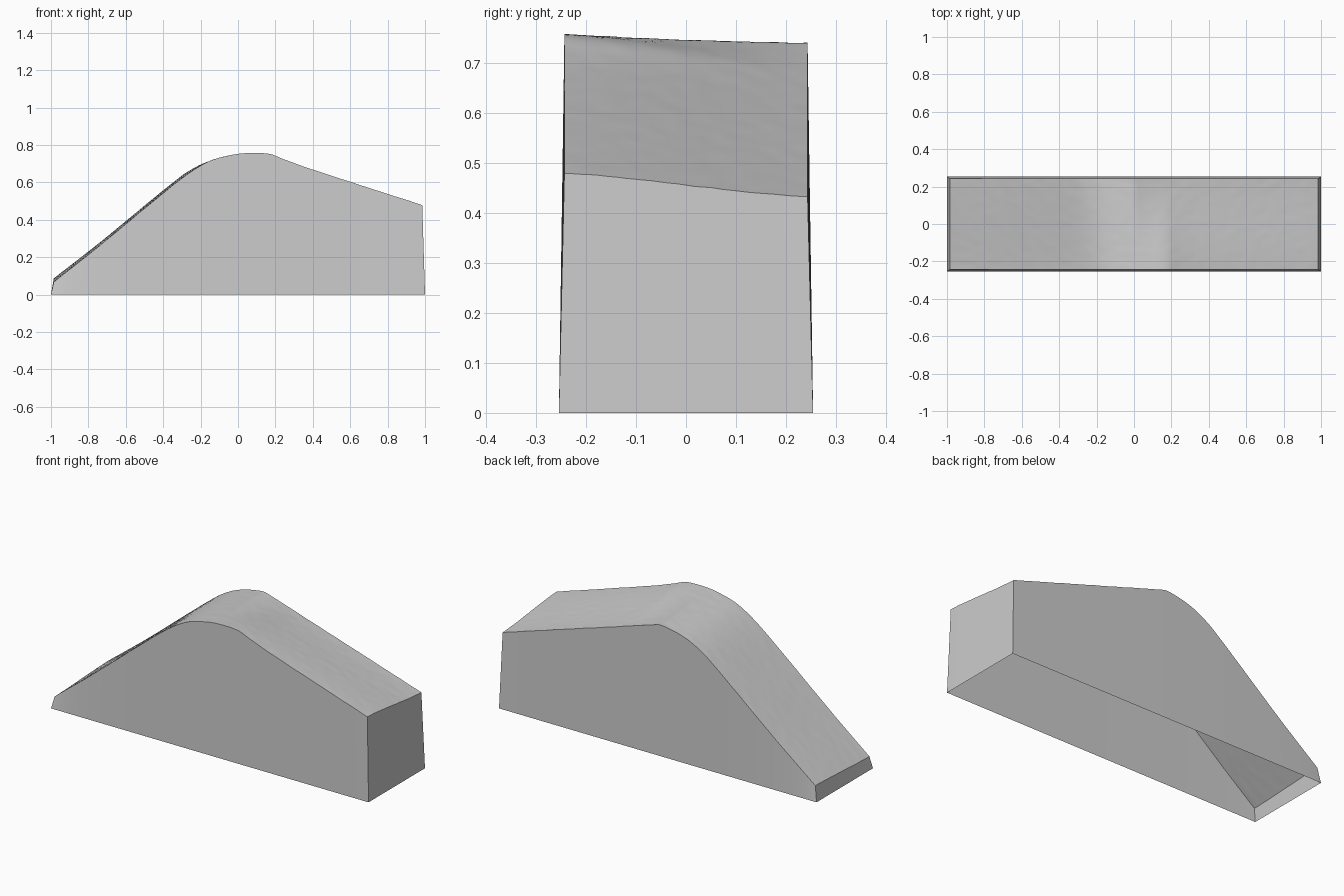
import bpy, bmesh
from mathutils import Vector, noise

if "Cube" in bpy.data.objects:
    bpy.data.objects.remove(bpy.data.objects["Cube"])

TOP_X, TOP_Y = 0.985, 0.243      # rim of the top sheet
BASE_X, BASE_Y = 1.0, 0.254      # slightly flared open foot
COLS, ROWS = 160, 28

# Height profiles along the two long edges
FRONT = [(-.985, .067), (-.74, .262), (-.47, .485), (-.3, .622), (-.2, .69),
         (-.12, .726), (0, .752), (.075, .757), (.17, .752), (.25, .722),
         (.33, .692), (.6, .603), (.985, .479)]
BACK = [(-.985, .087), (-.74, .278), (-.47, .5), (-.3, .636), (-.2, .695),
        (-.12, .722), (-.04, .737), (0, .739), (.04, .728), (.3, .647),
        (.6, .553), (.985, .432)]


def height(profile, x):
    """Smooth cubic interpolation through the profile points."""
    n = len(profile)
    slope = []
    for i in range(n):
        a, b = profile[max(i - 1, 0)], profile[min(i + 1, n - 1)]
        slope.append((b[1] - a[1]) / (b[0] - a[0]))
    i = max(k for k in range(n - 1) if k == 0 or profile[k][0] <= x)
    (x0, z0), (x1, z1) = profile[i], profile[i + 1]
    w = x1 - x0
    t = (x - x0) / w
    return ((2 * t**3 - 3 * t**2 + 1) * z0 + (t**3 - 2 * t**2 + t) * w * slope[i]
            + (3 * t**2 - 2 * t**3) * z1 + (t**3 - t**2) * w * slope[i + 1])


def surface(i, j):
    """Point on the top sheet, blended front to back with faint streaks."""
    x = TOP_X * (2 * i / COLS - 1)
    t = j / ROWS
    y = TOP_Y * (2 * t - 1)
    blend = (t + t * t * (3 - 2 * t)) / 2
    z = height(FRONT, x) * (1 - blend) + height(BACK, x) * blend
    z += 0.0012 * noise.noise(Vector((x * 16 + y * 5, y * 30, 0)))
    return x, y, z


# Top sheet
bm = bmesh.new()
grid = [[bm.verts.new(surface(i, j)) for j in range(ROWS + 1)] for i in range(COLS + 1)]
for i in range(COLS):
    for j in range(ROWS):
        bm.faces.new((grid[i][j], grid[i + 1][j], grid[i + 1][j + 1], grid[i][j + 1]))

# Skirt walls down to the open foot, counter-clockwise around the rim
rim = [grid[i][0] for i in range(COLS)]
rim += [grid[COLS][j] for j in range(ROWS)]
rim += [grid[i][ROWS] for i in range(COLS, 0, -1)]
rim += [grid[0][j] for j in range(ROWS, 0, -1)]
foot = [bm.verts.new((v.co.x * BASE_X / TOP_X, v.co.y * BASE_Y / TOP_Y, 0)) for v in rim]
for k in range(len(rim)):
    n = (k + 1) % len(rim)
    bm.faces.new((foot[k], foot[n], rim[n], rim[k]))

mesh = bpy.data.meshes.new("terrain_block")
bm.to_mesh(mesh)
bm.free()
block = bpy.data.objects.new("terrain_block", mesh)
bpy.context.collection.objects.link(block)

# Plain grey
grey = bpy.data.materials.new("plain_grey")
grey.use_nodes = True
colour = (0.6, 0.6, 0.6, 1)
grey.diffuse_color = colour
grey.node_tree.nodes["Principled BSDF"].inputs["Base Color"].default_value = colour
mesh.materials.append(grey)

bpy.context.view_layer.objects.active = block
block.select_set(True)
bpy.ops.object.shade_smooth_by_angle(angle=0.5)
